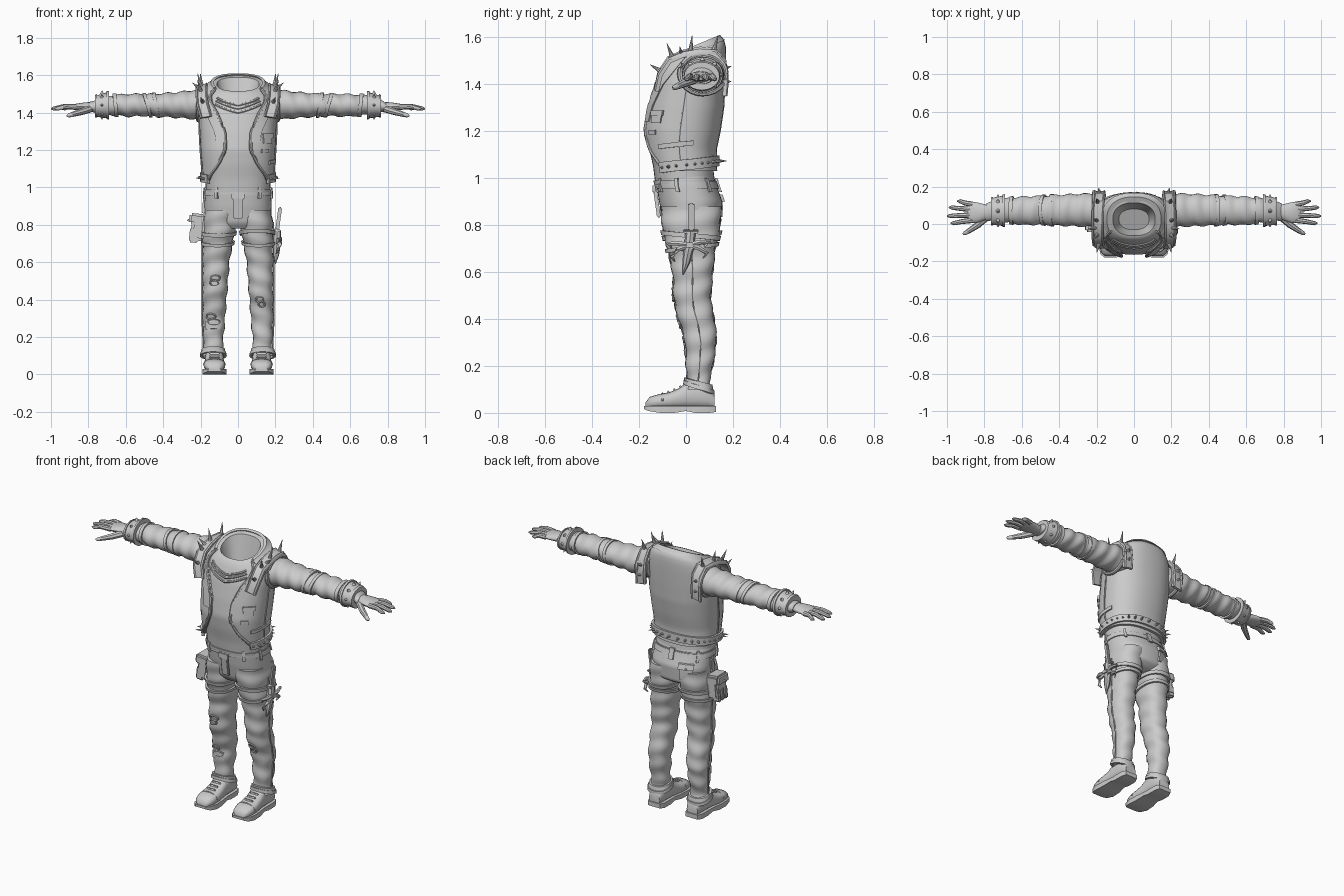
import bpy, bmesh, math
from mathutils import Vector, Matrix, Euler

if "Cube" in bpy.data.objects:
    bpy.data.objects.remove(bpy.data.objects["Cube"])

R = math.radians
parts = {}
grey = bpy.data.materials.new("plain_grey")
grey.diffuse_color = (0.6, 0.6, 0.6, 1)
grey.use_nodes = True
grey.node_tree.nodes["Principled BSDF"].inputs["Base Color"].default_value = grey.diffuse_color


def part(name):
    return parts.setdefault(name, bmesh.new())


def skin(name, rings):
    """Closed loft through equal-length rings, capped at both ends."""
    bm = part(name)
    vs = [[bm.verts.new(p) for p in r] for r in rings]
    n = len(rings[0])
    for a, b in zip(vs, vs[1:]):
        for i in range(n):
            bm.faces.new((a[i], a[(i + 1) % n], b[(i + 1) % n], b[i]))
    bm.faces.new(vs[0][::-1])
    bm.faces.new(vs[-1])


def tube(name, pts, radii, n=8):
    pts = [Vector(p) for p in pts]
    if not isinstance(radii, (list, tuple)):
        radii = [radii] * len(pts)
    rings = []
    for i, p in enumerate(pts):
        t = (pts[min(i + 1, len(pts) - 1)] - pts[max(i - 1, 0)]).normalized()
        u = t.cross(Vector((0, 0, 1)) if abs(t.z) < .9 else Vector((0, 1, 0))).normalized()
        v = t.cross(u)
        rings.append([p + radii[i] * (u * math.cos(k * math.tau / n) + v * math.sin(k * math.tau / n))
                      for k in range(n)])
    skin(name, rings)


def box(name, c, size, rot=(0, 0, 0), bevel=.006):
    m = Matrix.Translation(c) @ Euler(rot).to_matrix().to_4x4() @ Matrix.Diagonal((*size, 1))
    bm = part(name)
    vs = bmesh.ops.create_cube(bm, size=1, matrix=m)["verts"]
    bmesh.ops.bevel(bm, geom=list({e for v in vs for e in v.link_edges}), offset=bevel,
                    segments=2, affect='EDGES')


def lerp(table, z):
    z = max(table[0][0], min(table[-1][0], z))
    for a, b in zip(table, table[1:]):
        if z <= b[0]:
            t = (z - a[0]) / (b[0] - a[0])
            return [p + (q - p) * t for p, q in zip(a, b)]


def sp(v, p=2.35):
    return math.copysign(abs(v) ** (2 / p), v)


def surf(table, z, deg, off=0, side=1):
    """Point on a body table; angle 0 is the front, 90 the outer side."""
    _, xc, rx, y0, y1, s = lerp(table, z)
    a = R(deg)
    dy = -((y1 - y0) / 2 + off) * sp(math.cos(a))
    return Vector((side * (xc + (rx + off) * sp(math.sin(a))), (y0 + y1) / 2 + dy, z + s * dy))


def plate(name, table, z0, z1, a0, a1, off, th=.008, side=1, tilt=0, rows=3):
    """Thick patch hugging a body table; a0 and a1 may be functions of z."""
    f0 = a0 if callable(a0) else lambda z: a0
    f1 = a1 if callable(a1) else lambda z: a1
    n = max(2, int(abs(f1(z0) - f0(z0)) / 9))
    rings = []
    for i in range(rows):
        z = z0 + (z1 - z0) * i / (rows - 1)
        angs = [f0(z) + (f1(z) - f0(z)) * k / n for k in range(n + 1)]
        rings.append([surf(table, z + tilt * math.cos(R(a)), a, off + th, side) for a in angs] +
                     [surf(table, z + tilt * math.cos(R(a)), a, off - .004, side) for a in angs[::-1]])
    skin(name, rings)


def spike(name, p, d, length, r):
    p, d = Vector(p), Vector(d).normalized()
    tube(name, [p - d * .005, p + d * length], [r, .001])


# body tables: z, x centre, x radius, y front, y back, slope
TORSO = [(.97, 0, .172, -.13, .125, 0), (1.05, 0, .175, -.14, .115, 0), (1.12, 0, .178, -.155, .115, 0),
         (1.2, 0, .185, -.165, .132, 0), (1.3, 0, .19, -.15, .147, 0), (1.4, 0, .193, -.128, .152, 0),
         (1.47, 0, .188, -.11, .155, .15), (1.51, 0, .175, -.1, .155, .3), (1.54, 0, .15, -.09, .145, .4),
         (1.552, 0, .125, -.075, .125, .42)]
HIPS = [(.78, 0, .14, -.07, .1, 0), (.81, 0, .175, -.095, .148, 0), (.9, 0, .18, -.115, .155, 0),
        (.97, 0, .178, -.125, .13, 0), (1.02, 0, .17, -.12, .115, 0)]
LEG = [(.1, .132, .056, 0, .105, 0), (.13, .132, .05, .005, .098, 0), (.2, .131, .053, 0, .115, 0),
       (.3, .129, .06, -.003, .13, 0), (.38, .126, .063, -.025, .126, 0), (.44, .123, .065, -.045, .112, 0),
       (.5, .121, .067, -.053, .106, 0), (.6, .117, .071, -.058, .115, 0), (.7, .109, .079, -.08, .125, 0),
       (.78, .1, .087, -.1, .145, 0), (.88, .092, .088, -.11, .15, 0)]
VEST_EDGE = [(1.02, 62), (1.06, 50), (1.12, 30), (1.2, 16), (1.3, 17), (1.4, 30), (1.5, 48), (1.56, 62)]

# shirt body with a hollow neck
rings = [[surf(TORSO, z, k * 10) for k in range(36)]
         for z in [.97 + i * .0194 for i in range(30)] + [1.545, 1.552]]
for drop in (0, .04, .1, .13):
    rings.append([surf(TORSO, 1.552, k * 10, -.012 - drop * .25) - Vector((0, 0, drop)) for k in range(36)])
skin("shirt", rings)
for zf in (1.4, 1.43, 1.455):
    tube("shirt_folds", [surf(TORSO, zf + abs(a) * .0016, a, .002) for a in range(-36, 37, 6)], .006, 6)
plate("shirt_hem", TORSO, .972, .99, 0, 360, .002, .004)


# open vest with piped edges
def edge(z):
    return lerp(VEST_EDGE, z)[1]


plate("vest", TORSO, 1.03, 1.552, edge, lambda z: 360 - edge(z), .003, .013, rows=28)
plate("vest_collar", TORSO, 1.535, 1.56, 62, 298, .008, .012)
for s in (-1, 1):
    zs = [1.03 + i * .026 for i in range(21)]
    tube("vest_piping", [surf(TORSO, z, edge(z), .014, s) for z in zs], .009)
    plate("vest_lapels", TORSO, 1.24, 1.54, edge, lambda z: edge(z) + 14 + 40 * (z - 1.24), .014, .008, s, rows=14)
    tube("vest_seams", [surf(TORSO, z, 88, .017, s) for z in zs[:14]], .004, 6)
plate("vest_pocket", TORSO, 1.235, 1.28, 38, 58, .012, .01)
plate("vest_pocket", TORSO, 1.265, 1.288, 36, 60, .012, .015)
plate("vest_patches", TORSO, 1.135, 1.155, 55, 105, .012, .012, tilt=-.02)
plate("vest_patches", TORSO, 1.185, 1.205, 35, 50, .012, .01)

# studded hem belt
plate("hem_belt", TORSO, 1.033, 1.078, 52, 308, .015, .013, tilt=-.018)
for a in range(58, 303, 12):
    z = 1.055 - .018 * math.cos(R(a))
    p = surf(TORSO, z, a, .026)
    d = Vector((math.sin(R(a)), -math.cos(R(a)), 0))
    big = 130 < a < 230 or abs(abs(a - 180) - 110) < 9
    spike("belt_spikes", p, d, .032 if big else .014, .009)

# shoulder guards, armhole rims and spikes
for s in (-1, 1):
    path = [(.17, -.125, 1.38), (.19, -.11, 1.45), (.195, -.07, 1.51), (.195, -.01, 1.535), (.195, .06, 1.548),
            (.19, .12, 1.545), (.185, .16, 1.5), (.185, .17, 1.42), (.185, .165, 1.36)]
    guard = []
    for i, p in enumerate(path):
        t = Vector(path[min(i + 1, 8)]) - Vector(path[max(i - 1, 0)])
        nrm = Vector((0, -t.z, t.y)).normalized()
        if nrm.dot(Vector((0, p[1] - .03, p[2] - 1.42))) < 0:
            nrm = -nrm
        guard.append([Vector((s * (p[0] + dx), p[1], p[2] - max(dx, 0) * .35)) + nrm * h
                      for dx, h in ((-.032, -.01), (-.032, .006), (-.025, .012), (-.02, .006),
                                    (.02, .006), (.025, .012), (.032, .006), (.032, -.01))])
    skin("shoulder_guards", guard)
    rim = [(s * .212, .072 + .098 * math.cos(R(a)), 1.445 + .085 * math.sin(R(a))) for a in range(0, 375, 15)]
    tube("armhole_rims", rim, .012)
    for p, d, ln in (((.19, -.115, 1.46), (.2, -.8, .5), .045), ((.2, -.06, 1.52), (.3, -.4, 1), .06),
                     ((.2, .02, 1.545), (.25, .1, 1), .065), ((.195, .12, 1.55), (.1, .3, 1), .06),
                     ((.21, -.02, 1.53), (1, -.2, .9), .045), ((.185, .17, 1.47), (.2, 1, .3), .025),
                     ((.185, .172, 1.41), (.2, 1, .1), .022)):
        spike("shoulder_spikes", (s * p[0], p[1], p[2]), (s * d[0], d[1], d[2]), ln, .011)

# sleeves: x, z low, z high, y front, y back
ARM = [(.15, 1.365, 1.525, -.015, .16), (.24, 1.365, 1.52, -.015, .163), (.32, 1.372, 1.51, -.012, .16),
       (.42, 1.378, 1.502, -.008, .155), (.5, 1.382, 1.5, -.002, .15), (.58, 1.378, 1.5, -.006, .148),
       (.66, 1.385, 1.495, .005, .14), (.73, 1.395, 1.485, .015, .125), (.79, 1.405, 1.455, .02, .11)]


def arm(x, deg, off, s):
    _, z0, z1, y0, y1 = lerp(ARM, x)
    c, n = math.cos(R(deg)), math.sin(R(deg))
    return Vector((s * x, (y0 + y1) / 2 + ((y1 - y0) / 2 + off) * n, (z0 + z1) / 2 + ((z1 - z0) / 2 + off) * c))


def arm_ring(name, x0, x1, off, s, slant=0):
    skin(name, [[arm(x + slant * math.cos(R(k * 15)), k * 15, o, s) for k in range(24)]
                for x, o in ((x0, -.006), (x0, off), (x1, off), (x1, -.006))])


for s in (-1, 1):
    xs = [.15 + i * .008 for i in range(81)]
    skin("sleeves", [[arm(x, k * 15, .004 * math.sin(x * 75 + 1.8 * math.sin(R(k * 15 + 60 * s))) *
                          min(1, (x - .14) * 8), s) for k in range(24)] for x in xs])
    for x, sl in ((.43, .012), (.475, .018)):
        arm_ring("sleeve_bands", x, x + .018, .006, s, sl)
    arm_ring("sleeve_ends", .645, .665, .008, s, .006)
    arm_ring("wrist_cuffs", .69, .765, .021, s)
    arm_ring("wrist_cuffs", .69, .702, .026, s)
    arm_ring("wrist_cuffs", .753, .765, .026, s)
    for k in range(0, 360, 45):
        p = arm(.727, k, .02, s)
        spike("cuff_studs", p, (0, math.sin(R(k)), math.cos(R(k))), .012, .011)
    # hands
    skin("hands", [[(s * x, yc + ry * math.cos(R(k)), zc + rz * math.sin(R(k))) for k in range(0, 360, 22)]
                   for x, yc, ry, zc, rz in ((.76, .065, .035, 1.43, .024), (.8, .063, .043, 1.432, .024),
                                             (.84, .061, .055, 1.432, .02), (.875, .062, .056, 1.43, .016),
                                             (.89, .063, .05, 1.428, .01))])
    for y0, y1, xe in ((.105, .122, .945), (.078, .088, .99), (.048, .043, 1.0), (.02, .004, .98)):
        tube("fingers", [(s * .865, y0, 1.43), (s * (xe * .5 + .435), (y0 + y1) / 2, 1.432),
                         (s * (xe - .015), y1, 1.422), (s * xe, y1, 1.42)], [.015, .013, .011, .004])
    tube("thumbs", [(s * .79, .035, 1.42), (s * .835, -.005, 1.405), (s * .88, -.035, 1.392),
                    (s * .905, -.05, 1.385), (s * .915, -.054, 1.383)], [.02, .018, .014, .011, .004])

# trousers
skin("trouser_seat", [[surf(HIPS, .78 + i * .012, k * 10) for k in range(36)] for i in range(21)])
plate("trouser_belt", HIPS, .955, .985, 0, 360, .001, .005)
box("belt_tail", (0, -.124, .895), (.05, .016, .13), (R(8), 0, 0))
box("belt_buckle", (0, -.136, .955), (.07, .014, .04))
for a in (35, 75, 130, 180, 230, 285, 325):
    plate("belt_loops", HIPS, .94, 1.0, a - 3, a + 3, .006, .007)
plate("back_pocket", HIPS, .835, .915, 196, 222, .001, .008)
plate("back_pocket", HIPS, .9, .93, 194, 224, .001, .014)
spike("back_pocket", surf(HIPS, .905, 209, .012), (-.4, 1, 0), .012, .01)

for s in (-1, 1):
    zs = [.1 + i * .013 for i in range(61)]
    skin("trouser_legs", [[surf(LEG, z, k * 15, .0035 * math.sin(z * 62 + 1.8 * math.sin(R(k * 15 + 40 * s))), s)
                           for k in range(24)] for z in zs])
    tube("leg_seams", [surf(LEG, z, 90, .003, s) for z in zs[2:56]], .004, 6)
    plate("trouser_hems", LEG, .112, .135, 0, 360, .003, .009, s, .015)
    plate("boot_straps", LEG, .1, .118, 0, 360, .004, .012, s, .022)
    # thigh straps
    plate("thigh_straps", LEG, .745, .765, 0, 360, .003, .008, s, .012 * s)
    plate("thigh_straps", LEG, .695, .712, 0, 360, .003, .008, s, -.015)

    # boots
    skin("boots", [[(s * (.126 + hw * sp(math.cos(R(k)), 2.6)), y, .018 + (h - .018) / 2 * (1 + sp(math.sin(R(k)), 2.6)))
                    for k in range(0, 360, 18)]
                   for y, hw, h in ((-.172, .028, .045), (-.155, .048, .068), (-.115, .058, .08), (-.07, .057, .088),
                                    (-.03, .052, .105), (.005, .05, .132), (.05, .049, .14), (.095, .046, .125),
                                    (.122, .036, .08))])
    skin("boot_soles", [[(s * (.126 + sx * hw), y, z) for sx, z in ((-1, z0), (1, z0), (1, .03), (-1, .03))]
                        for y, hw, z0 in ((-.178, .035, .016), (-.16, .054, .008), (-.11, .064, 0), (-.05, .06, 0),
                                          (0, .053, .008), (.04, .053, 0), (.1, .052, 0), (.128, .04, .004))])
    for y, z in ((-.075, .09), (-.05, .1), (-.025, .112)):
        box("boot_laces", (s * .126, y, z), (.055, .01, .01), (R(-20), 0, 0), .003)
    tube("toe_seams", [(s * (.126 + .06 * math.sin(R(a))), -.1, .045 + .039 * math.cos(R(a)))
                       for a in range(-80, 81, 16)], .004, 6)

# torn patches on the knees
for s, z0, a0, w in ((-1, .515, 0, 17), (-1, .49, 5, 15), (1, .4, -8, 14), (1, .375, 0, 11), (-1, .31, 15, 20), (-1, .28, 0, 24)):
    tube("knee_tears", [surf(LEG, z0 + .014 * math.sin(R(t)), a0 + w * math.cos(R(t)), .004, s)
                        for t in range(0, 375, 15)], .005, 6)
plate("shin_patch", LEG, .225, .27, -30, 40, .002, .005, -1, .02)

# hip pouch
box("pouch", (-.213, .01, .785), (.075, .1, .14), (0, R(6), 0), .014)
box("pouch_flap", (-.217, .01, .83), (.088, .108, .06), (0, R(6), 0), .012)
for y in (-.022, .01, .042):
    box("pouch_pockets", (-.235, y, .745), (.05, .025, .08), (0, R(6), 0), .008)
spike("pouch_button", (-.261, .01, .825), (-1, 0, 0), .012, .012)
box("pouch_hanger", (-.182, .01, .91), (.014, .03, .1), (0, R(3), 0), .004)

# sheathed knife with a tied strap
box("knife_handle", (.218, .022, .835), (.02, .028, .12), (0, R(8), 0))
box("knife_guard", (.21, .02, .772), (.032, .065, .014), (0, R(5), 0), .004)
tube("knife_sheath", [(.208, .02, .77), (.208, .012, .7), (.204, .0, .64), (.2, -.012, .59)], [.022, .021, .016, .002])
for y, z in ((-.06, .665), (.09, .68), (-.075, .72), (.1, .73)):
    tube("strap_knot", [(.215, .015, .715), (.225, y * .6, .5 * (z + .725)), (.212, y, z),
                        (.205, y * .8, z - .02)], [.012, .011, .009, .004], 6)
box("strap_knot", (.218, .015, .715), (.035, .05, .04), bevel=.01)

# finish all parts
for name, bm in parts.items():
    bmesh.ops.recalc_face_normals(bm, faces=bm.faces[:])
    me = bpy.data.meshes.new(name)
    bm.to_mesh(me)
    bm.free()
    me.materials.append(grey)
    me.shade_smooth()
    me.set_sharp_from_angle(angle=R(40))
    bpy.context.collection.objects.link(bpy.data.objects.new(name, me))
